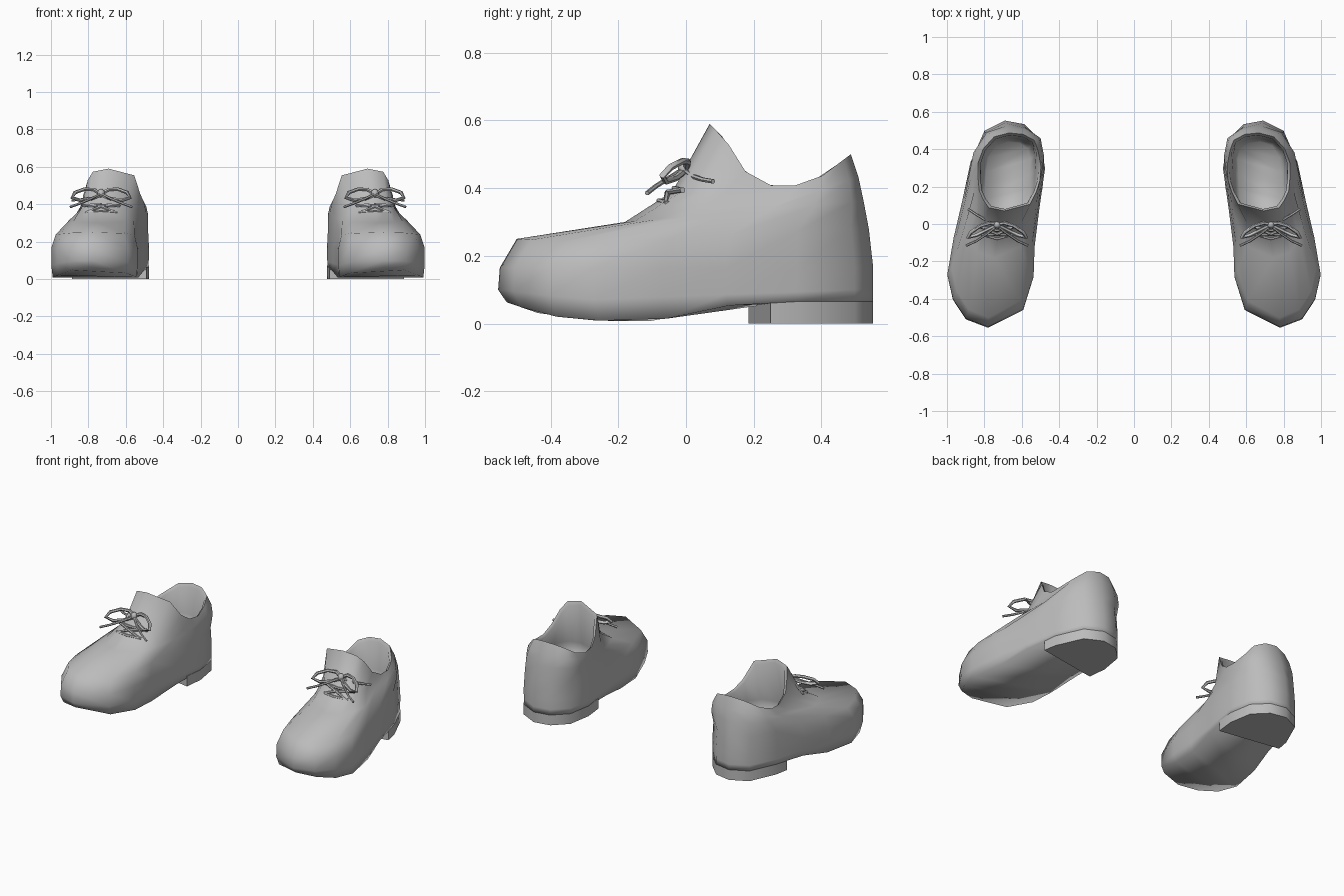
import bpy, bmesh, math

if "Cube" in bpy.data.objects:
    bpy.data.objects.remove(bpy.data.objects["Cube"], do_unlink=True)

grey = bpy.data.materials.new("plain_grey")
grey.use_nodes = True
grey.diffuse_color = (0.5, 0.5, 0.5, 1)
grey.node_tree.nodes["Principled BSDF"].inputs["Base Color"].default_value = (0.5, 0.5, 0.5, 1)

# Widest outline of the left shoe, from the toe around the outer side to the heel and back
OUTLINE = [(0.78, -0.55), (0.90, -0.505), (0.97, -0.40), (1.0, -0.27), (0.965, -0.07),
           (0.92, 0.12), (0.875, 0.33), (0.80, 0.50), (0.69, 0.555), (0.585, 0.535),
           (0.50, 0.45), (0.475, 0.30), (0.505, 0.08), (0.53, -0.12), (0.535, -0.28),
           (0.59, -0.455)]
N = len(OUTLINE)
# Tables over y: middle line, collar height and width, sole height
CENTRE = [(-0.55, 0.78), (-0.27, 0.765), (0, 0.735), (0.1, 0.70), (0.3, 0.675), (0.55, 0.685)]
RIM = [(0.07, 0.59), (0.12, 0.54), (0.16, 0.465), (0.21, 0.415), (0.30, 0.40), (0.40, 0.435), (0.487, 0.50)]
RIM_WIDTH = [(0.07, 0.78), (0.125, 0.63), (0.18, 0.66), (0.25, 0.77), (0.33, 0.80), (0.41, 0.72), (0.487, 0.72)]
SOLE = [(-0.55, 0.07), (-0.42, 0.025), (-0.3, 0.01), (-0.13, 0.004), (0.05, 0.03), (0.15, 0.06), (0.3, 0.065)]


def interp(table, v):
    if v <= table[0][0]:
        return table[0][1]
    for (a, fa), (b, fb) in zip(table, table[1:]):
        if v <= b:
            return fa + (fb - fa) * (v - a) / (b - a)
    return table[-1][1]


def ring(y0, y1, width, height, dx=0.0):
    """Outline squeezed to y0..y1; width scale and height are tables over y, dx shifts sideways."""
    pts = []
    for x, y in OUTLINE:
        ny = y0 + (y + 0.55) / 1.105 * (y1 - y0)
        nx = interp(CENTRE, ny) + dx + (x - interp(CENTRE, y)) * interp(width, ny)
        pts.append((nx, ny, interp(height, ny)))
    return pts


SOLE_RING = ring(-0.53, 0.553, [(-0.4, 0.96), (0.2, 0.99)], SOLE)


def finish(obj, angle):
    bpy.ops.object.select_all(action='DESELECT')
    obj.select_set(True)
    bpy.context.view_layer.objects.active = obj
    bpy.ops.object.shade_smooth_by_angle(angle=math.radians(angle))


def mesh_object(name, bm, angle):
    bmesh.ops.recalc_face_normals(bm, faces=bm.faces)
    me = bpy.data.meshes.new(name)
    bm.to_mesh(me)
    bm.free()
    me.materials.append(grey)
    obj = bpy.data.objects.new(name, me)
    bpy.context.collection.objects.link(obj)
    finish(obj, angle)


def shoe_upper(side, s):
    """Closed shell: sole, outer wall, collar, lining and footbed."""
    rings = [
        SOLE_RING,
        ring(-0.555, 0.553, [(0, 0.99)], [(-0.55, 0.10), (-0.3, 0.07), (0.5, 0.10)]),
        ring(-0.55, 0.553, [(-0.5, 0.99), (0.5, 1.0)], [(0, 0.165)]),
        ring(-0.50, 0.54, [(-0.5, 0.88), (0.5, 0.99)],
             [(-0.5, 0.25), (-0.27, 0.235), (0.1, 0.26), (0.5, 0.28)]),
        ring(-0.18, 0.525, [(-0.18, 0.72), (0.05, 0.75), (0.3, 0.93), (0.5, 0.97)],
             [(-0.18, 0.30), (0.0, 0.315), (0.5, 0.36)], -0.008),
        ring(-0.04, 0.51, [(-0.04, 0.62), (0.1, 0.66), (0.25, 0.85), (0.5, 0.88)],
             [(-0.04, 0.39), (0.2, 0.36), (0.3, 0.36), (0.5, 0.43)], -0.014),
        ring(0.07, 0.487, RIM_WIDTH, RIM, -0.018),
        ring(0.08, 0.474, [(y, w - 0.06) for y, w in RIM_WIDTH],
             [(y, z - 0.012) for y, z in RIM], -0.018),
        ring(0.05, 0.46, [(0.05, 0.56), (0.25, 0.68), (0.45, 0.68)], [(0, 0.31)], -0.01),
        ring(0.03, 0.44, [(0.03, 0.50), (0.44, 0.58)], [(0, 0.20)], -0.01),
    ]
    bm = bmesh.new()
    vs = [[bm.verts.new((s * x, y, z)) for x, y, z in r] for r in rings]
    for a, b in zip(vs, vs[1:]):
        for i in range(N):
            j = (i + 1) % N
            bm.faces.new((a[i], a[j], b[j], b[i]))
    # close the sole and footbed with strips across the foot
    for r in (vs[0], vs[-1]):
        for i in range(N // 2):
            quad = [r[i], r[i + 1], r[N - i - 1], r[(N - i) % N]]
            bm.faces.new(list(dict.fromkeys(quad)))
    mesh_object(side + "_shoe_upper", bm, 100)


def heel_block(side, s):
    """Low heel below the sole, its front edge slanted."""
    plan = [(0.888, 0.25, 0.065)] + SOLE_RING[6:12] + [(0.49, 0.185, 0.065)]
    bm = bmesh.new()
    low = [bm.verts.new((s * x, y, 0)) for x, y, z in plan]
    top = [bm.verts.new((s * x, y, z)) for x, y, z in plan]
    bm.faces.new(low)
    bm.faces.new(top)
    for i in range(len(plan)):
        j = (i + 1) % len(plan)
        bm.faces.new((low[i], low[j], top[j], top[i]))
    mesh_object(side + "_heel_block", bm, 50)


def lace(name, paths, radius):
    cu = bpy.data.curves.new(name, 'CURVE')
    cu.dimensions = '3D'
    cu.bevel_depth = radius
    cu.bevel_resolution = 1
    cu.use_fill_caps = True
    cu.materials.append(grey)
    for path in paths:
        sp = cu.splines.new('POLY')
        sp.points.add(len(path) - 1)
        for p, co in zip(sp.points, path):
            p.co = (*co, 1)
    obj = bpy.data.objects.new(name, cu)
    bpy.context.collection.objects.link(obj)
    bpy.ops.object.select_all(action='DESELECT')
    obj.select_set(True)
    bpy.context.view_layer.objects.active = obj
    bpy.ops.object.convert(target='MESH')
    finish(bpy.context.view_layer.objects.active, 50)


def laces(side, s):
    cx = 0.732
    # offsets from the shoe's middle line, mirrored for the two halves of the bow
    loop = [(0, 0.0, 0.455), (0.04, 0.005, 0.478), (0.09, -0.01, 0.48), (0.14, -0.045, 0.462),
            (0.155, -0.07, 0.435), (0.11, -0.06, 0.42), (0.05, -0.03, 0.43), (0, -0.005, 0.45)]
    tail = [(0, -0.01, 0.455), (0.05, -0.05, 0.43), (0.11, -0.09, 0.405), (0.165, -0.115, 0.385)]
    strand = [(0.01, 0.0, 0.45), (0.06, 0.02, 0.435), (0.11, 0.05, 0.425), (0.155, 0.08, 0.42)]
    cross = [(-0.08, -0.06, 0.355), (0, -0.055, 0.388), (0.10, -0.01, 0.395)]
    both = lambda p: [[(s * (cx + m * x), y, z) for x, y, z in p] for m in (1, -1)]
    lace(side + "_lace_bow", both(loop), 0.01)
    lace(side + "_lace_tails", both(tail) + both(strand), 0.007)
    # cross bars and crossing laces lying on the instep
    bars = [[(s * (cx + m * w), y + abs(m) * 0.025, z - abs(m) * 0.008) for m in (-1, -0.5, 0, 0.5, 1)]
            for w, y, z in ((0.10, -0.035, 0.40), (0.085, -0.08, 0.363))]
    lace(side + "_lace_bars", bars + both(cross), 0.008)
    # knot
    bm = bmesh.new()
    bmesh.ops.create_icosphere(bm, subdivisions=2, radius=0.02)
    for v in bm.verts:
        v.co = (s * cx + v.co.x, -0.004 + v.co.y, 0.458 + v.co.z * 1.2)
    mesh_object(side + "_lace_knot", bm, 60)


for side, s in (("left", 1), ("right", -1)):
    shoe_upper(side, s)
    heel_block(side, s)
    laces(side, s)
